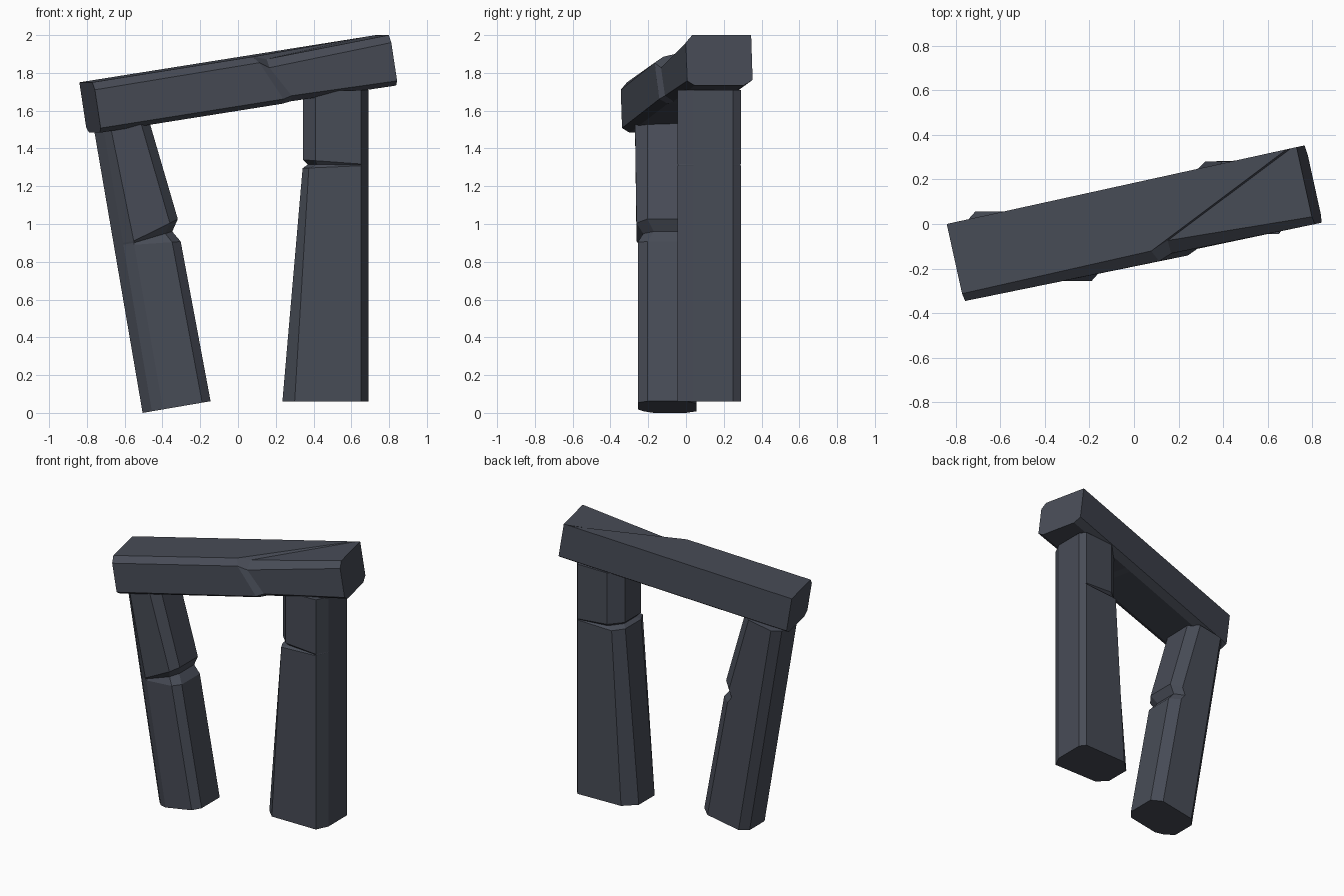
import bpy, bmesh
from mathutils import Vector

if "Cube" in bpy.data.objects:
    bpy.data.objects.remove(bpy.data.objects["Cube"])

stone = bpy.data.materials.new("dark slate stone")
stone.diffuse_color = (0.064, 0.072, 0.094, 1)
stone.use_nodes = True
stone.node_tree.nodes["Principled BSDF"].inputs["Base Color"].default_value = stone.diffuse_color


def loft(name, rings):
    """Skin a closed solid over rings that have equal point counts."""
    bm = bmesh.new()
    loops = [[bm.verts.new(p) for p in ring] for ring in rings]
    n = len(loops[0])
    for a, b in zip(loops, loops[1:]):
        for i in range(n):
            j = (i + 1) % n
            bm.faces.new((a[i], a[j], b[j], b[i]))
    bm.faces.new(loops[0])
    bm.faces.new(loops[-1])
    bmesh.ops.recalc_face_normals(bm, faces=bm.faces)
    me = bpy.data.meshes.new(name)
    bm.to_mesh(me)
    bm.free()
    me.materials.append(stone)
    ob = bpy.data.objects.new(name, me)
    bpy.context.collection.objects.link(ob)
    return ob


# Lintel: points are (along, toward front, down) from the back top left corner
along = Vector((1.57, 0.345, 0.25)).normalized()
front = Vector((0.215, -0.977, 0)).normalized()
down = along.cross(front)
if down.z > 0:
    down = -down
corner = Vector((-0.84, 0, 1.75))


def lintel_ring(pts):
    return [corner + along * s + front * d + down * u for s, d, u in pts]


profile = [(0, 0), (0.32, 0), (0.355, 0.04), (0.355, 0.245),
           (0.315, 0.27), (0.05, 0.27), (0, 0.24)]
crack_left = [(1.58, 0, 0), (0.88, 0.315, 0), (0.90, 0.367, 0.035), (1.0, 0.37, 0.245),
              (1.0, 0.325, 0.27), (1.0, 0.05, 0.27), (1.0, 0, 0.24)]
crack_right = [(1.60, 0, 0), (0.96, 0.285, 0.025), (0.955, 0.345, 0.07), (1.05, 0.35, 0.235),
               (1.05, 0.305, 0.265), (1.05, 0.05, 0.27), (1.05, 0, 0.24)]
length = 1.626
loft("lintel", [lintel_ring([(0, d, u) for d, u in profile]),
                lintel_ring(crack_left), lintel_ring(crack_right),
                lintel_ring([(length, d, u) for d, u in profile])])

# Right post: tapered shaft, thin crack, then a narrower block on top
def right_ring(x0, xa, inset, z_left, z_right):
    plan = [(x0, 0.02), (xa, -0.045), (0.65, -0.045), (0.69, 0.04),
            (0.69, 0.25), (0.66, 0.29), (xa + 0.02, 0.28), (x0, 0.20)]
    ring = []
    for x, y in plan:
        t = (x - x0) / (0.69 - x0)
        k = inset * (1 - t)          # crack closes toward the right
        ring.append(Vector((x + k, y + (k if y < 0.1 else -k),
                            z_left + (z_right - z_left) * t)))
    return ring


loft("right_post", [right_ring(0.235, 0.30, 0, 0.06, 0.06),
                    right_ring(0.342, 0.375, 0, 1.295, 1.31),
                    right_ring(0.345, 0.40, 0.025, 1.315, 1.312),
                    right_ring(0.345, 0.41, 0, 1.34, 1.315),
                    right_ring(0.345, 0.41, 0, 1.70, 1.71)])

# Left post: leaning shaft with a notch on its inner side
foot = Vector((-0.505, 0, 0))
axis = Vector((-0.169, 0, 0.9856))
side = Vector((0.9856, 0, 0.169))


def left_ring(t, width, notch=0, tilt=0, y_front=-0.255):
    k = width / 0.365
    plan = [(0, -0.17), (0.05, -0.225), (0.11 * k, y_front), (width - 0.045, y_front),
            (width, -0.205), (width, 0), (width - 0.065, 0.055), (0.05, 0.055), (0, 0)]
    ring = []
    for e, y in plan:
        f = max(0, (e - 0.11) / (width - 0.11))   # notch deepens toward the inner side
        y2 = y + (notch * f if y < -0.1 else 0)
        ring.append(foot + side * (e - notch * f) + axis * (t + tilt * f)
                    + Vector((0, y2, 0)))
    return ring


loft("left_post", [left_ring(0, 0.365),
                   left_ring(0.885, 0.352, 0, -0.025),
                   left_ring(0.895, 0.352, 0.035, 0.025),
                   left_ring(0.905, 0.357, 0, 0.075, -0.262),
                   left_ring(1.52, 0.295, 0, 0, -0.27)])
